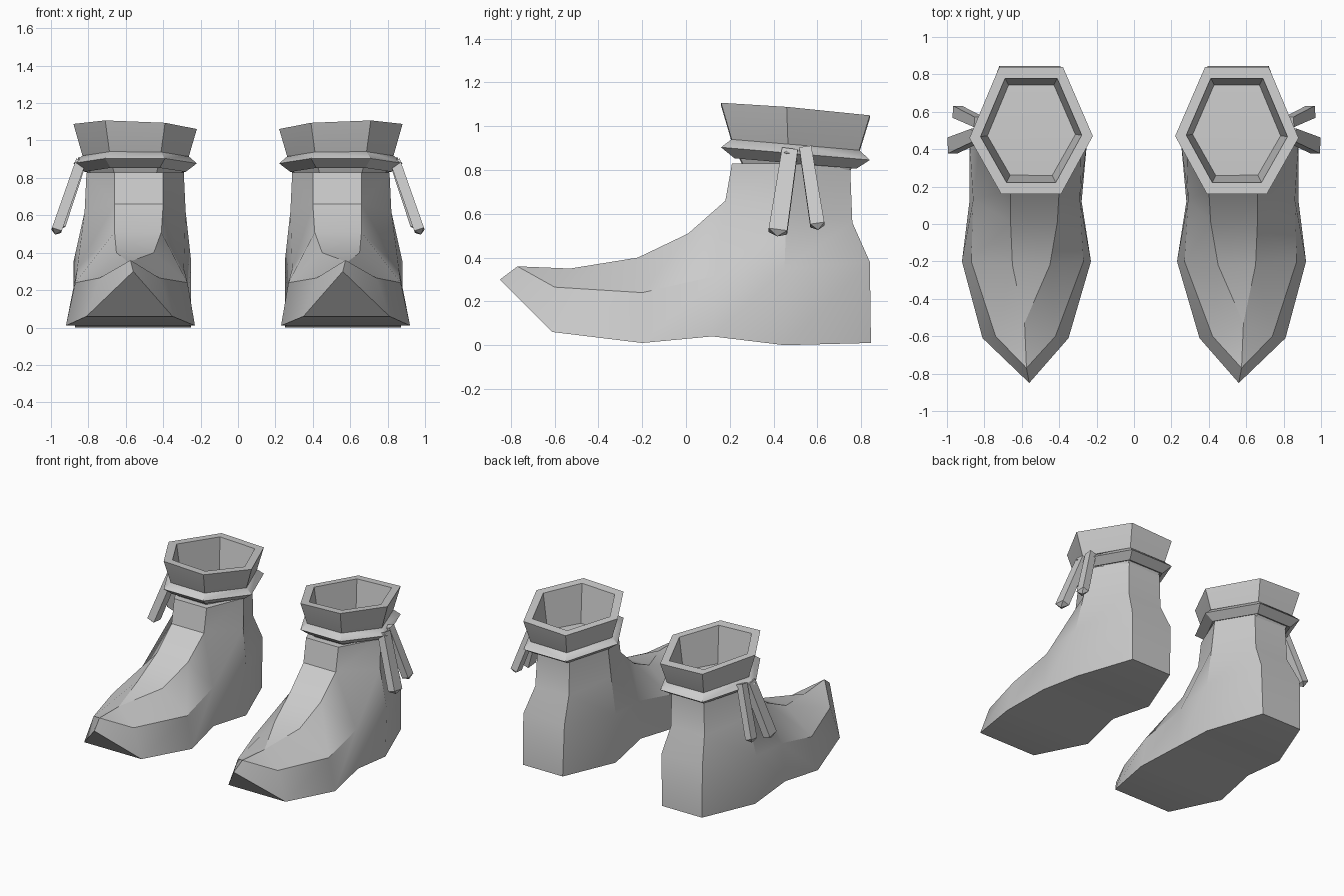
import bpy, bmesh, math
from mathutils import Vector

if "Cube" in bpy.data.objects:
    bpy.data.objects.remove(bpy.data.objects["Cube"])

leather = bpy.data.materials.new("grey_leather")
leather.use_nodes = True
GREY = (0.6, 0.6, 0.6, 1)
leather.diffuse_color = GREY
leather.node_tree.nodes["Principled BSDF"].inputs["Base Color"].default_value = GREY


def finish(name, bm):
    """Turn a left-side part into an object mirrored to the right side."""
    bmesh.ops.recalc_face_normals(bm, faces=bm.faces)
    mesh = bpy.data.meshes.new(name)
    bm.to_mesh(mesh)
    bm.free()
    mesh.materials.append(leather)
    obj = bpy.data.objects.new(name, mesh)
    bpy.context.collection.objects.link(obj)
    bpy.ops.object.select_all(action='DESELECT')
    obj.select_set(True)
    bpy.context.view_layer.objects.active = obj
    bpy.ops.object.shade_smooth_by_angle(angle=math.radians(30))
    obj.modifiers.new("other_foot", 'MIRROR').use_mirror_merge = False
    return obj


# Boot body: each point is inner x, outer x, y, z (equal x means one vertex)
POINTS = {
    "tip": (.56, .56, -.85, .30), "top": (.575, .575, -.77, .36),
    "sole1": (.35, .81, -.61, .06), "sole2": (.23, .92, -.2, .01),
    "sole3": (.28, .88, .12, .04), "sole4": (.25, .87, .45, 0),
    "sole5": (.40, .72, .845, .01),
    "side1": (.42, .74, -.6, .265), "side2": (.27, .87, -.2, .24),
    "side3": (.29, .86, .13, .315), "side4": (.25, .88, .45, .35),
    "side5": (.39, .72, .84, .38),
    "ridge1": (.585, .585, -.53, .35), "ridge2": (.45, .65, -.22, .40),
    "ridge3": (.41, .66, .01, .51), "ridge4": (.40, .66, .18, .66),
    "ridge5": (.40, .66, .21, .83),
    "ankle4": (.28, .82, .46, .62), "ankle5": (.29, .81, .48, .83),
    "heel4": (.41, .68, .76, .56), "heel5": (.41, .67, .75, .81),
}
SIDE_FACES = ["tip top side1 sole1", "top side1 ridge1",
              "side1 side2 ridge2 ridge1", "side2 side3 ridge3 ridge2",
              "side3 ridge4 ridge3", "side3 side4 ankle4 ridge4",
              "side4 side5 heel4 ankle4", "ridge4 ankle4 ankle5 ridge5",
              "ankle4 heel4 heel5 ankle5"]
SIDE_FACES += [f"sole{i} sole{i+1} side{i+1} side{i}" for i in range(1, 5)]
# Faces that bridge the inner and outer halves
BRIDGES = ["top ridge1", "sole5 side5", "side5 heel4", "heel4 heel5",
           "tip sole1", "ridge5 ankle5", "ankle5 heel5"]
BRIDGES += [f"{part}{i} {part}{i+1}" for part in ("ridge", "sole") for i in range(1, 5)]

bm = bmesh.new()
verts = {}
for key, (xi, xo, y, z) in POINTS.items():
    inner = bm.verts.new((xi, y, z))
    verts[key] = (inner, inner if xi == xo else bm.verts.new((xo, y, z)))
for names in SIDE_FACES:
    for half in (0, 1):
        bm.faces.new([verts[n][half] for n in names.split()])
for names in BRIDGES:
    a, b = (verts[n] for n in names.split())
    loop = list(dict.fromkeys((a[0], a[1], b[1], b[0])))
    if len(loop) > 2:
        bm.faces.new(loop)
finish("boot_body", bm)

# Hexagonal plan shared by the collar and the strap
PLAN = [(.39, .16), (.71, .16), (.88, .46), (.72, .84), (.38, .84), (.22, .47)]
CX, CY = .55, .5


def hex_band(name, profile, x_tilt):
    """Closed hexagonal band; profile holds (scale, height) pairs."""
    bm = bmesh.new()
    rings = []
    for s, z in profile:
        rings.append([bm.verts.new((CX + (x - CX) * s, CY + (y - CY) * s,
                                    z - .085 * (y - CY) * s + x_tilt * (x - CX) * s))
                      for x, y in PLAN])
    for i, ring in enumerate(rings):
        nxt = rings[(i + 1) % len(rings)]
        for j in range(6):
            k = (j + 1) % 6
            bm.faces.new((ring[j], ring[k], nxt[k], nxt[j]))
    finish(name, bm)


hex_band("collar", [(.84, .89), (1, 1.072), (.82, 1.072), (.70, .80)], .04)
hex_band("ankle_strap", [(.80, .92), (.86, .915), (1, .875), (.82, .83), (.74, .84)], 0)


# Hanging lace ends on the outer side
def lace(name, start, end, width, thick):
    start, end = Vector(start), Vector(end)
    along = (end - start).normalized()
    out = along.cross(Vector((0, 1, 0))).normalized()
    across = out.cross(along)
    bm = bmesh.new()
    loops = []
    for p, grow in ((start, .85), (end, 1)):
        loops.append([bm.verts.new(p + across * a * width * grow / 2 + out * b * thick / 2)
                      for a, b in ((-1, -1), (1, -1), (1, 1), (-1, 1))])
    for j in range(4):
        k = (j + 1) % 4
        bm.faces.new((loops[0][j], loops[0][k], loops[1][k], loops[1][j]))
    bm.faces.new(loops[0])
    # Slightly pointed end
    point = bm.verts.new(end + along * .025)
    for j in range(4):
        bm.faces.new((loops[1][j], loops[1][(j + 1) % 4], point))
    finish(name, bm)


lace("front_lace", (.84, .475, .89), (.97, .42, .52), .085, .055)
lace("back_lace", (.83, .545, .90), (.945, .60, .55), .065, .05)
